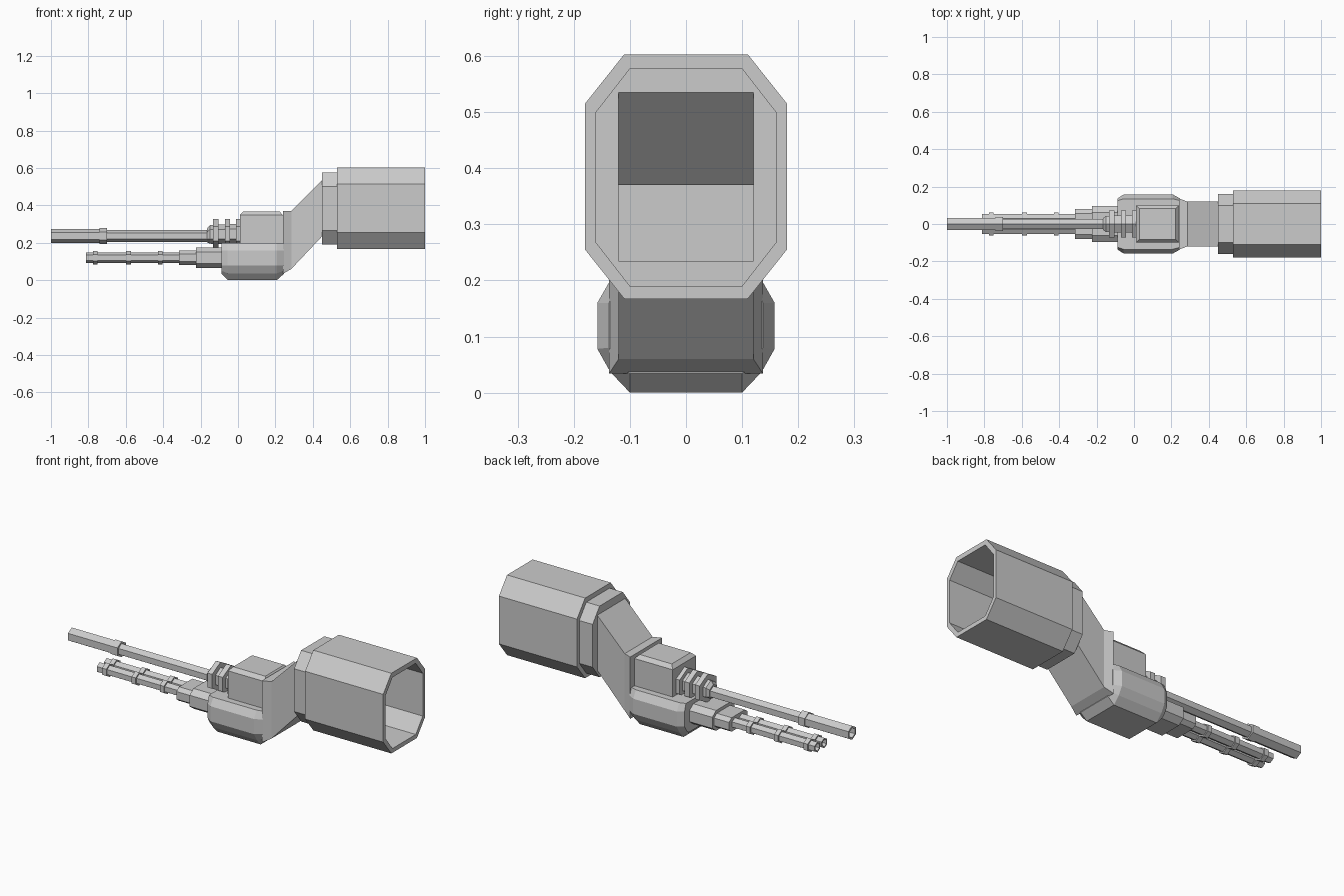
import bpy, bmesh, math

if "Cube" in bpy.data.objects:
    bpy.data.objects.remove(bpy.data.objects["Cube"])


def loft(name, sections, cap_start=True, cap_end=True):
    """Skin a row of (x, [(y, z), ...]) sections into one flat-shaded mesh."""
    bm = bmesh.new()
    rings = [[bm.verts.new((x, y, z)) for y, z in pts] for x, pts in sections]
    for a, b in zip(rings, rings[1:]):
        n = len(a)
        for i in range(n):
            j = (i + 1) % n
            bm.faces.new((a[i], a[j], b[j], b[i]))
    if cap_start:
        bm.faces.new(rings[0][::-1])
    if cap_end:
        bm.faces.new(rings[-1])
    bmesh.ops.recalc_face_normals(bm, faces=bm.faces)
    me = bpy.data.meshes.new(name)
    bm.to_mesh(me)
    bm.free()
    ob = bpy.data.objects.new(name, me)
    bpy.context.collection.objects.link(ob)
    return ob


def mirrored(half):
    return half + [(-y, z) for y, z in reversed(half)]


def rect(w, z0, z1):
    return mirrored([(w, z0), (w, z1)])


def octagon(w, z0, z1, cy, cz):
    return mirrored([(w - cy, z0), (w, z0 + cz), (w, z1 - cz), (w - cy, z1)])


def hexagon(r, z, y=0.0, wide=0.866):
    return [(y + r * wide / 0.866 * math.cos(math.radians(30 + 60 * i)),
             z + r * math.sin(math.radians(30 + 60 * i))) for i in range(6)]


def hex_tube(name, x0, x1, r, z, y=0.0, bore=0.7, depth=0.08):
    """Hexagonal barrel with a blind bore at its x0 end."""
    o, i = hexagon(r, z, y), hexagon(r * bore, z, y)
    return loft(name, [(x1, o), (x0, o), (x0, i), (x0 + depth, i)])


# Rear housing: open shell, collar and the cranked arm in one skin
outer = octagon(0.18, 0.167, 0.603, 0.07, 0.088)
inner = octagon(0.16, 0.19, 0.577, 0.06, 0.077)
loft("rear_housing", [(0.53, inner), (0.53, outer), (1.0, outer), (1.0, inner)],
     False, False)
loft("housing_collar", [(0.45, octagon(0.12, 0.235, 0.535, 0.0, 0.0)),
                        (0.45, inner), (1.0, inner)], False, False)
loft("cranked_arm", [(0.24, rect(0.137, 0.034, 0.37)), (0.285, rect(0.12, 0.06, 0.37)),
                     (0.45, rect(0.12, 0.235, 0.535))], True, False)

# Lower receiver with chamfered ends
mid = mirrored([(0.10, 0.0), (0.135, 0.037), (0.158, 0.078), (0.158, 0.16), (0.135, 0.2)])
end = mirrored([(0.10, 0.034), (0.12, 0.05), (0.137, 0.08), (0.137, 0.16), (0.125, 0.2)])
loft("lower_receiver", [(-0.087, end), (-0.055, mid), (0.207, mid), (0.245, end)])

# Upper receiver box with bevelled lid
upper = loft("upper_receiver", [(0.01, rect(0.1, 0.19, 0.348)), (0.24, rect(0.1, 0.19, 0.348))],)
bm = bmesh.new()
bm.from_mesh(upper.data)
top = [f for f in bm.faces if f.normal.z > 0.9]
bmesh.ops.inset_region(bm, faces=top, thickness=0.026, depth=0.02)
bm.to_mesh(upper.data)
bm.free()

# Cooling fins and core of the upper gun
loft("fin_core", [(-0.165, hexagon(0.037, 0.24)), (-0.15, hexagon(0.05, 0.245)),
                  (0.02, hexagon(0.055, 0.247))])
for k, x in enumerate((-0.133, -0.07, -0.012)):
    s = hexagon(0.078, 0.248, wide=0.92)
    loft(f"cooling_fin_{k + 1}", [(x, s), (x + 0.028, s)])

# Long upper barrel, muzzle sleeve and clamp
thin = hexagon(0.032, 0.236)
loft("upper_barrel", [(-0.72, thin), (-0.15, thin)])
hex_tube("upper_muzzle", -1.0, -0.72, 0.038, 0.237)
clamp = hexagon(0.043, 0.237)
loft("muzzle_clamp", [(-0.74, clamp), (-0.70, clamp)])

# Twin lower barrels with bands
for side, y in (("left", -0.03), ("right", 0.03)):
    hex_tube(f"lower_barrel_{side}", -0.812, -0.3, 0.028, 0.12, y)
    for k, x in enumerate((-0.775, -0.598, -0.428)):
        s = hexagon(0.036, 0.12, y)
        loft(f"barrel_band_{side}_{k + 1}", [(x, s), (x + 0.025, s)])

# Stepped barrel mounts
for name, x0, x1, w, h in (("front_mount", -0.315, -0.22, 0.08, 0.038),
                           ("rear_mount", -0.225, -0.08, 0.095, 0.055)):
    s = octagon(w, 0.12 - h, 0.12 + h, h * 0.6, h * 0.45)
    loft(name, [(x0, s), (x1, s)])
